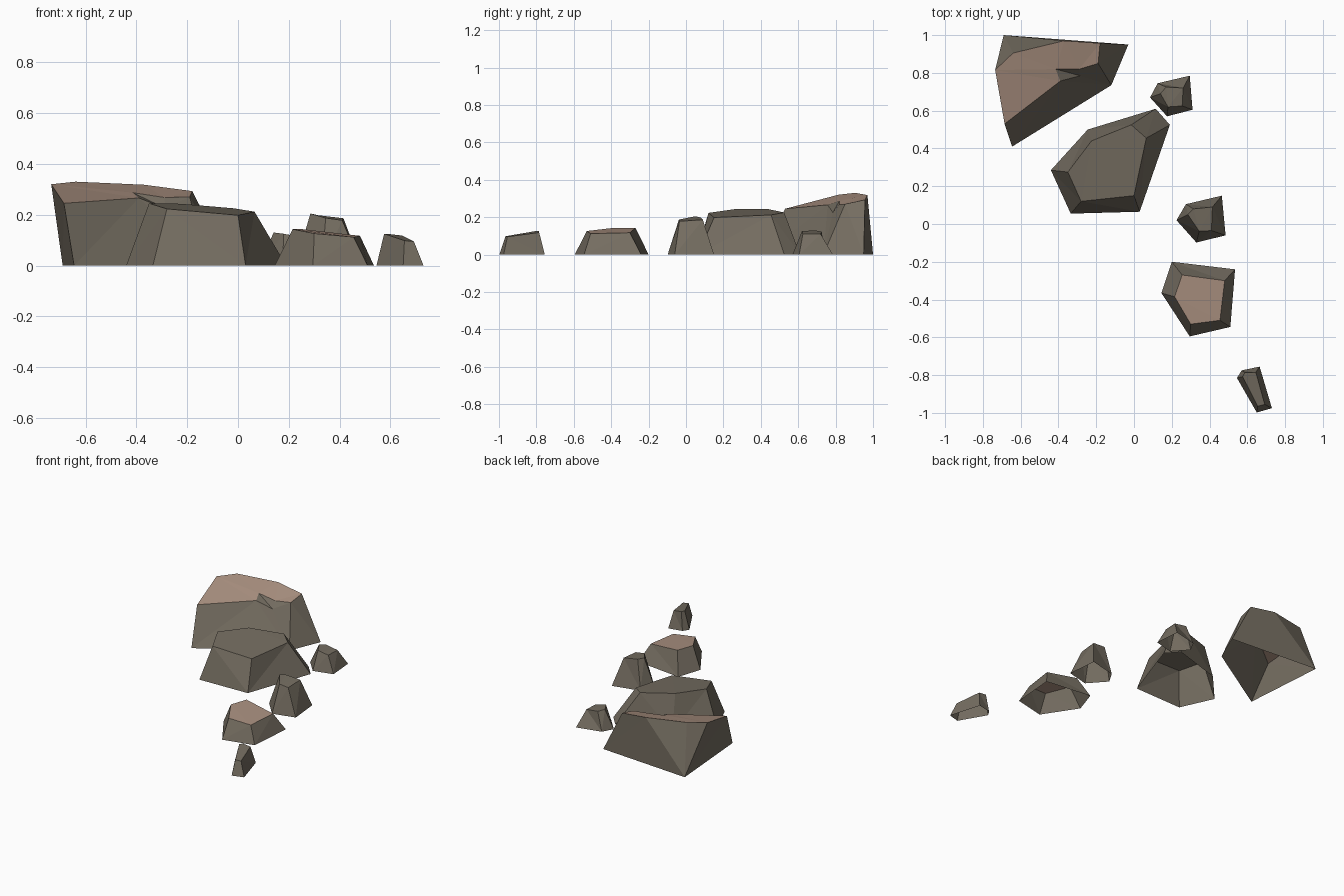
import bpy, bmesh

if "Cube" in bpy.data.objects:
    bpy.data.objects.remove(bpy.data.objects["Cube"])


def material(name, rgb):
    m = bpy.data.materials.new(name)
    m.diffuse_color = (*rgb, 1)
    m.use_nodes = True
    m.node_tree.nodes["Principled BSDF"].inputs["Base Color"].default_value = m.diffuse_color
    return m


STONE = material("grey_stone", (0.175, 0.152, 0.118))
TAN = material("tan_stone_top", (0.40, 0.28, 0.215))


def make_object(name, points, faces, top_index, tan_top):
    """Open-bottomed flat-shaded rock; the cap can take the tan colour."""
    bm = bmesh.new()
    v = [bm.verts.new(p) for p in points]
    for i, f in enumerate(faces):
        face = bm.faces.new([v[k] for k in f])
        face.material_index = 1 if (tan_top and i == top_index) else 0
    bmesh.ops.triangulate(bm, faces=bm.faces[:])
    me = bpy.data.meshes.new(name)
    bm.to_mesh(me)
    bm.free()
    me.materials.append(STONE)
    me.materials.append(TAN)
    ob = bpy.data.objects.new(name, me)
    bpy.context.collection.objects.link(ob)
    return ob


def rock(name, base, top, tan_top=False):
    """Loft a ground outline to a sloped cap outline (both clockwise from above)."""
    base, top = base[::-1], top[::-1]
    n = len(base)
    points = [(x, y, 0) for x, y in base] + top
    faces = [(i, (i + 1) % n, n + (i + 1) % n, n + i) for i in range(n)]
    faces.append(tuple(range(n, 2 * n)))
    make_object(name, points, faces, n, tan_top)


# Largest rock, with overhanging left side and a notch in the front edge
P = dict(
    A=(-.69, 1.0, 0), B=(-.03, .95, 0), C=(-.12, .735, 0), D=(-.645, .41, 0),
    E=(-.685, .53, .245), F=(-.735, .815, .32), G=(-.64, .905, .33),
    H=(-.37, .97, .318), T=(-.18, .957, .293), S=(-.19, .85, .27),
    R=(-.29, .82, .268), N=(-.415, .82, .287), Q=(-.39, .757, .266),
    W=(-.285, .785, .225))
keys = list(P)
walls = ["EQNRSTHGF", "DCWQE", "QWN", "WRN", "CSRW", "CBTS", "BAHT", "AGH", "AFG", "ADEF"]
make_object("large_rock", list(P.values()),
            [[keys.index(c) for c in w] for w in walls], 0, True)

# Second large rock
rock("broad_rock",
     [(-.44, .285), (-.245, .50), (.115, .61), (.19, .525), (.03, .065), (-.335, .055)],
     [(-.35, .275, .245), (-.225, .44, .243), (-.015, .525, .225),
      (.065, .455, .212), (0, .15, .198), (-.28, .12, .223)])

# Small rocks at the right side
rock("small_back_rock",
     [(.085, .67), (.125, .745), (.295, .785), (.31, .605), (.175, .57)],
     [(.14, .69, .13), (.17, .725, .122), (.26, .72, .11), (.255, .625, .11), (.18, .62, .125)])
rock("small_middle_rock",
     [(.225, .02), (.275, .105), (.465, .15), (.485, -.06), (.33, -.098)],
     [(.285, .05, .205), (.315, .08, .198), (.415, .09, .186), (.41, -.035, .178), (.345, -.038, .187)])

# Low tan-topped rock and pebble at the front
rock("low_flat_rock",
     [(.145, -.365), (.2, -.2), (.535, -.24), (.51, -.545), (.295, -.595)],
     [(.215, -.385, .143), (.255, -.27, .143), (.48, -.3, .117), (.455, -.51, .112), (.3, -.53, .126)],
     True)
rock("front_pebble",
     [(.545, -.815), (.57, -.775), (.665, -.755), (.73, -.975), (.65, -.998)],
     [(.575, -.808, .125), (.587, -.787, .125), (.645, -.785, .118), (.692, -.955, .095), (.655, -.965, .098)])
